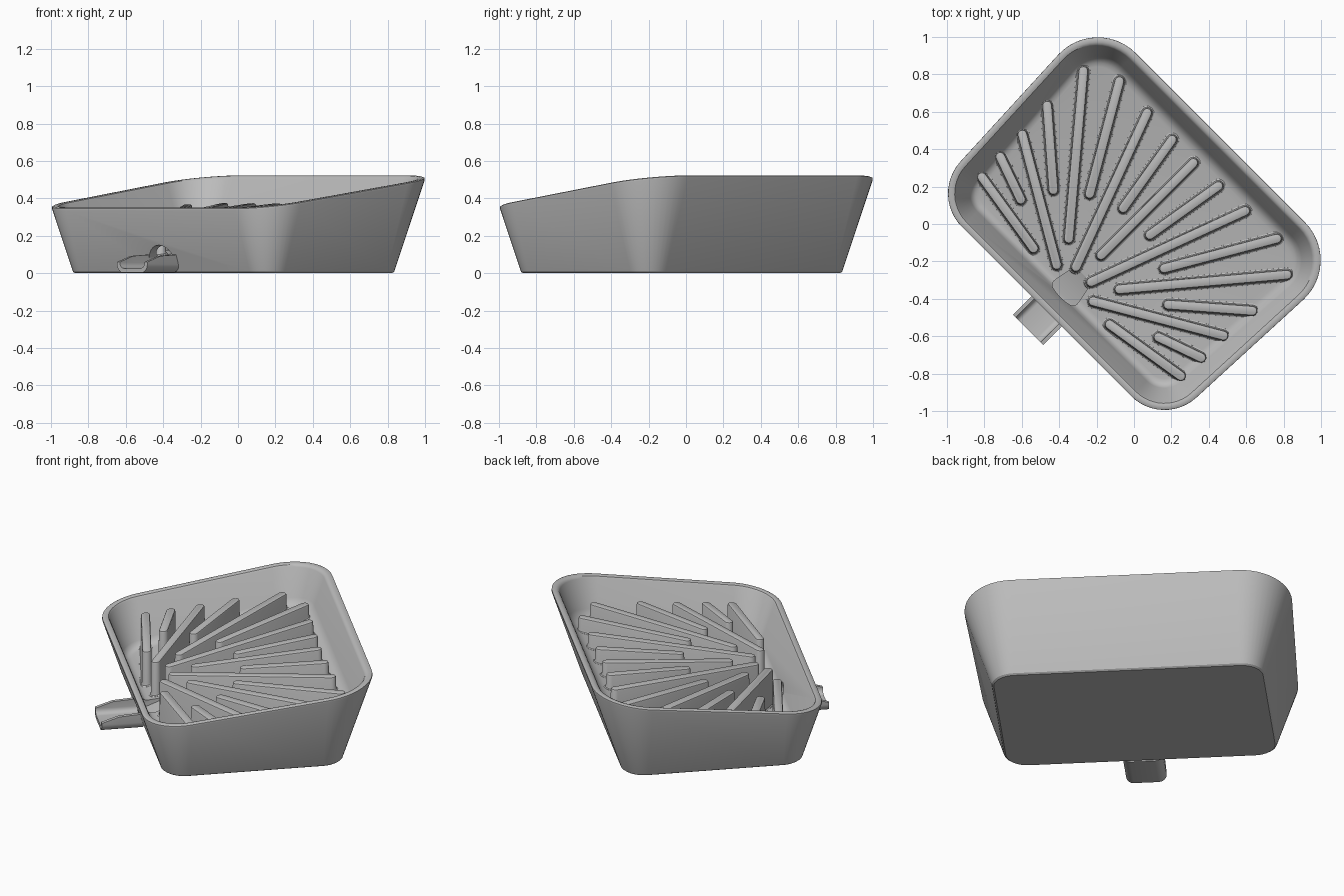
import bpy, bmesh, math
from mathutils import Vector

if "Cube" in bpy.data.objects:
    bpy.data.objects.remove(bpy.data.objects["Cube"])

S = math.sqrt(0.5)
LEAN = 0.333                      # outward lean of the walls per unit of height
U0, U1, V1, R = -0.55, 0.483, 0.77, 0.13   # base footprint (u = drain axis, v = across)
FLOOR = (0.19, 0.20)              # sloped floor: z = a + b * u
RIM = (0.437, 0.133)              # sloped rim
RIB_TOP = (0.34, 0.07)            # top of the ribs

grey = bpy.data.materials.new("grey")
grey.diffuse_color = (0.5, 0.5, 0.5, 1)
grey.use_nodes = True
grey.node_tree.nodes["Principled BSDF"].inputs["Base Color"].default_value = grey.diffuse_color


def world(u, v, z):
    """Turn the tray axes 45 degrees into the scene axes."""
    return Vector(((u + v) * S, (u - v) * S, z))


def loft(name, rings):
    """Closed solid through a list of rings with equal point counts."""
    bm = bmesh.new()
    loops = [[bm.verts.new(p) for p in ring] for ring in rings]
    n = len(loops[0])
    for a, b in zip(loops, loops[1:]):
        for i in range(n):
            j = (i + 1) % n
            bm.faces.new((a[i], a[j], b[j], b[i]))
    bm.faces.new(loops[0])
    bm.faces.new(loops[-1])
    bmesh.ops.recalc_face_normals(bm, faces=bm.faces)
    mesh = bpy.data.meshes.new(name)
    bm.to_mesh(mesh)
    bm.free()
    mesh.materials.append(grey)
    ob = bpy.data.objects.new(name, mesh)
    bpy.context.collection.objects.link(ob)
    return ob


def smooth(ob):
    bpy.ops.object.select_all(action='DESELECT')
    ob.select_set(True)
    bpy.context.view_layer.objects.active = ob
    bpy.ops.object.shade_smooth_by_angle(angle=math.radians(32))


def tray_ring(a, b, inset):
    """Rounded rectangle on the leaning wall, cut by the plane z = a + b*u."""
    pts = []
    corners = [(U1 - R, V1 - R, 0), (U0 + R, V1 - R, 90),
               (U0 + R, R - V1, 180), (U1 - R, R - V1, 270)]
    for cu, cv, start in corners:
        for k in range(13):
            t = math.radians(start + 90 * k / 12)
            nu, nv = math.cos(t), math.sin(t)
            r = R - inset
            z = (a + b * (cu + r * nu)) / (1 - b * LEAN * nu)
            pts.append(world(cu + (r + LEAN * z) * nu, cv + (r + LEAN * z) * nv, z))
    return pts


# Tray shell: outside wall, rounded rim, inside wall, fillet and sloped floor
fa, fb = FLOOR
ra, rb = RIM
tray = loft("tray", [
    tray_ring(0, 0, 0.008), tray_ring(0.008, 0, 0),
    tray_ring(ra - 0.014, rb, 0), tray_ring(ra - 0.004, rb, 0.004),
    tray_ring(ra, rb, 0.014), tray_ring(ra, rb, 0.030),
    tray_ring(ra - 0.004, rb, 0.040), tray_ring(ra - 0.014, rb, 0.044),
    tray_ring(fa + 0.040, fb, 0.045), tray_ring(fa + 0.016, fb, 0.052),
    tray_ring(fa + 0.004, fb, 0.066), tray_ring(fa, fb, 0.085)])


# Drain opening: arched tunnel through the wall, running out into the floor
def arch(u, half, base, spring):
    pts = [world(u, -half, base), world(u, half, base)]
    for k in range(13):
        t = math.pi * k / 12
        pts.append(world(u, half * math.cos(t), spring + 0.09 * math.sin(t)))
    return pts


cutter = loft("drain_cutter", [arch(-0.75, 0.095, 0.028, 0.06),
                               arch(-0.54, 0.095, 0.035, 0.06),
                               arch(-0.38, 0.06, 0.115, 0.14)])
cutter.hide_render = True
mod = tray.modifiers.new("drain", 'BOOLEAN')
mod.operation = 'DIFFERENCE'
mod.solver = 'EXACT'
mod.object = cutter
smooth(tray)
bpy.ops.object.modifier_apply(modifier=mod.name)
bpy.data.objects.remove(cutter, do_unlink=True)
smooth(tray)


# Spout: open trough with rounded lower corners
def trough(u, top):
    def half_u(half, base, r):
        side = [(half, top)]
        for k in range(6):
            t = math.radians(90 * k / 5)
            side.append((half - r + r * math.cos(t), base + r - r * math.sin(t)))
        return side + [(-v, z) for v, z in reversed(side)]
    outer = half_u(0.115, 0.003, 0.045)
    inner = half_u(0.093, 0.026, 0.030)
    return [world(u, v, z) for v, z in outer + inner[::-1]]


smooth(loft("spout", [trough(-0.80, 0.06), trough(-0.70, 0.092), trough(-0.56, 0.10)]))


# Ribs: upright bars with round ends, fanning out from the drain
def rib(name, p, q):
    p, q = Vector(p), Vector(q)
    ang = math.atan2(q.y - p.y, q.x - p.x)
    d = (q - p).normalized() * 0.012

    def ring(r, plane, dz):
        pts = []
        for c, start in ((q - d, -90), (p + d, 90)):
            for k in range(9):
                t = ang + math.radians(start + 180 * k / 8)
                x, y = c.x + r * math.cos(t), c.y + r * math.sin(t)
                pts.append((x, y, plane[0] + plane[1] * (x + y) * S + dz))
        return pts

    smooth(loft(name, [ring(0.040, FLOOR, -0.01), ring(0.038, FLOOR, 0.001),
                       ring(0.031, FLOOR, 0.005), ring(0.028, FLOOR, 0.014),
                       ring(0.026, RIB_TOP, -0.010), ring(0.023, RIB_TOP, -0.003),
                       ring(0.016, RIB_TOP, 0)]))


RIBS = [((-.82, .26), (-.53, -.14)), ((-.72, .37), (-.60, .12)),
        ((-.60, .49), (-.41, -.23)), ((-.465, .645), (-.43, .17)),
        ((-.27, .83), (-.35, -.09)), ((-.075, .775), (-.24, .15)),
        ((.075, .605), (-.315, -.24)), ((.21, .46), (-.065, .075))]
for i, (p, q) in enumerate(RIBS, 1):
    rib(f"rib_left_{i}", p, q)
    rib(f"rib_right_{i}", p[::-1], q[::-1])
rib("rib_middle", (.325, .335), (-.185, -.175))
